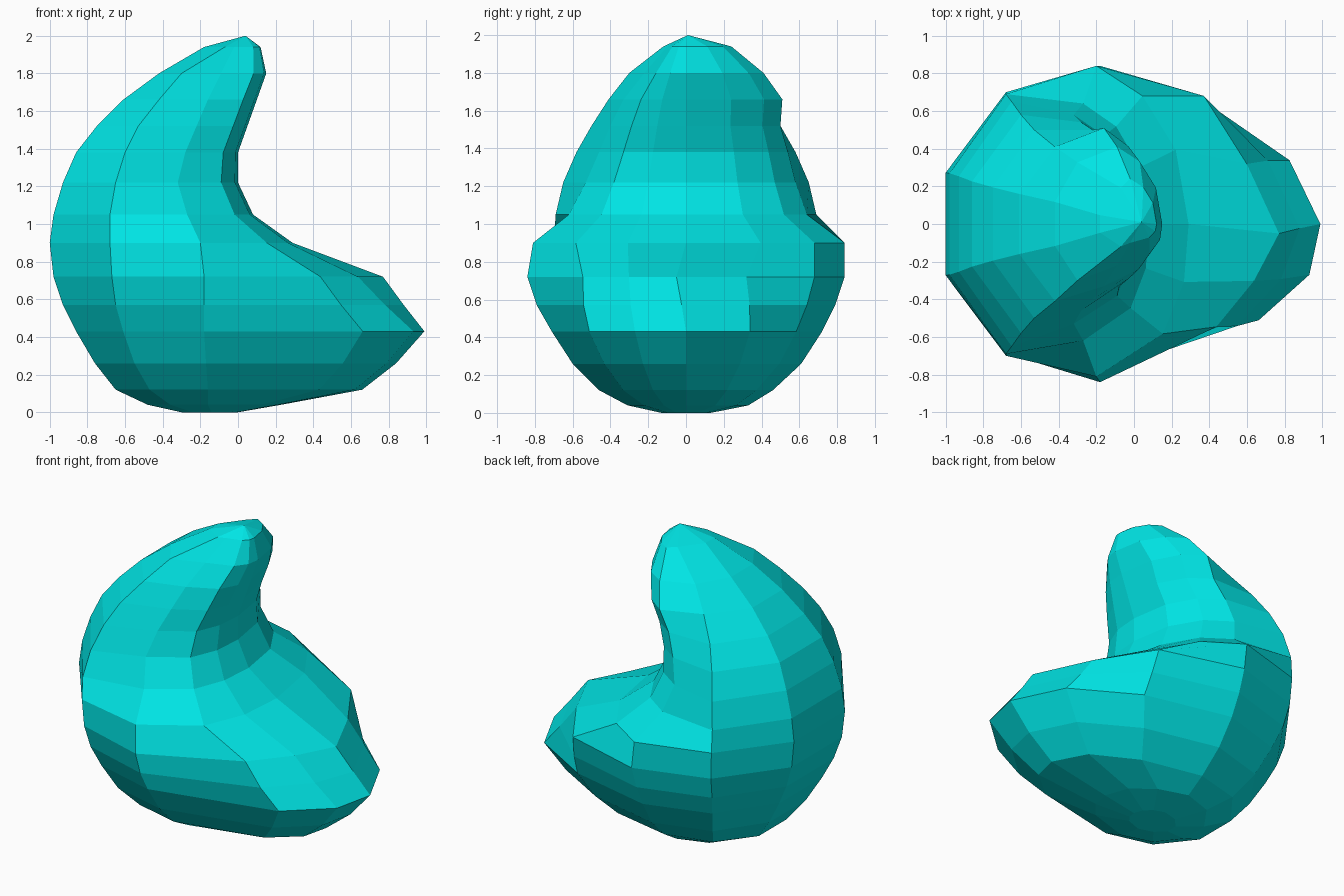
import bpy, bmesh

# Level sections: z, left x, shoulder x, widest x, right x, shoulder y, front y, back y
LEVELS = [
    (0.00, -0.30, -0.24, -0.14, 0.00, 0.10, 0.13, 0.13),
    (0.04, -0.48, -0.36, -0.16, 0.23, 0.25, 0.31, 0.33),
    (0.12, -0.65, -0.47, -0.16, 0.66, 0.38, 0.46, 0.46),
    (0.26, -0.76, -0.55, -0.17, 0.84, 0.50, 0.60, 0.61),
    (0.43, -0.86, -0.61, -0.18, 0.99, 0.59, 0.71, 0.72),
    (0.57, -0.93, -0.65, -0.18, 0.88, 0.65, 0.79, 0.79),
    (0.72, -0.98, -0.67, -0.18, 0.77, 0.69, 0.84, 0.84),
    (0.90, -1.00, -0.68, -0.20, 0.29, 0.70, 0.81, 0.84),
    (1.05, -0.98, -0.68, -0.27, 0.08, 0.69, 0.62, 0.64),
    (1.22, -0.93, -0.65, -0.32, 0.00, 0.65, 0.53, 0.58),
    (1.38, -0.86, -0.60, -0.28, 0.00, 0.58, 0.46, 0.54),
    (1.52, -0.75, -0.53, -0.22, 0.05, 0.50, 0.40, 0.50),
    (1.66, -0.61, -0.42, -0.16, 0.10, 0.41, 0.33, 0.51),
    (1.80, -0.42, -0.30, -0.09, 0.15, 0.30, 0.22, 0.41),
    (1.94, -0.18, -0.07, -0.02, 0.12, 0.12, 0.10, 0.24),
]
# Right-hand arc of each section: fraction towards right x, fraction of front/back y
ARC = [(0.72, -0.72), (0.95, -0.38), (1.0, 0.0), (0.86, 0.47), (0.50, 0.81)]
# Flatter arc along the upper rim of the lobe
RIM = [(0.65, -0.65), (0.86, -0.36), (1.0, -0.06), (0.82, 0.38), (0.58, 0.81)]


def section(z, xl, xb, xc, xr, yb, yf, yk):
    ly = 0.39 * yb
    kb = max(yb, 0.8 * yk)
    blend = max(0.0, 1 - abs(z - 0.72) / 0.29) if z < 0.8 else 0.0
    pts = [(xl, -ly), (xb, -yb), (xc, -yf)]
    for (t0, s0), (t1, s1) in zip(ARC, RIM):
        t, s = t0 + blend * (t1 - t0), s0 + blend * (s1 - s0)
        pts.append((xc + t * (xr - xc), s * (yf if s < 0 else yk)))
    pts += [(xc, yk), (xb, kb), (xl, ly)]
    return [(x, y, z) for x, y in pts]


# Curved body, lofted from the sections
bm = bmesh.new()
rings = [[bm.verts.new(p) for p in section(*lv)] for lv in LEVELS]
n = len(rings[0])
for a, b in zip(rings, rings[1:]):
    for i in range(n):
        j = (i + 1) % n
        bm.faces.new((a[i], a[j], b[j], b[i]))
bm.faces.new(rings[0][::-1])

# Pointed tip
tip = bm.verts.new((0.04, 0.01, 2.0))
for i in range(n):
    bm.faces.new((rings[-1][i], rings[-1][(i + 1) % n], tip))
bmesh.ops.recalc_face_normals(bm, faces=bm.faces)

mesh = bpy.data.meshes.new("curved_body")
bm.to_mesh(mesh)
bm.free()
body = bpy.data.objects.new("curved_body", mesh)
bpy.context.collection.objects.link(body)

mat = bpy.data.materials.new("teal")
mat.diffuse_color = (0.0, 0.78, 0.78, 1.0)
mesh.materials.append(mat)
